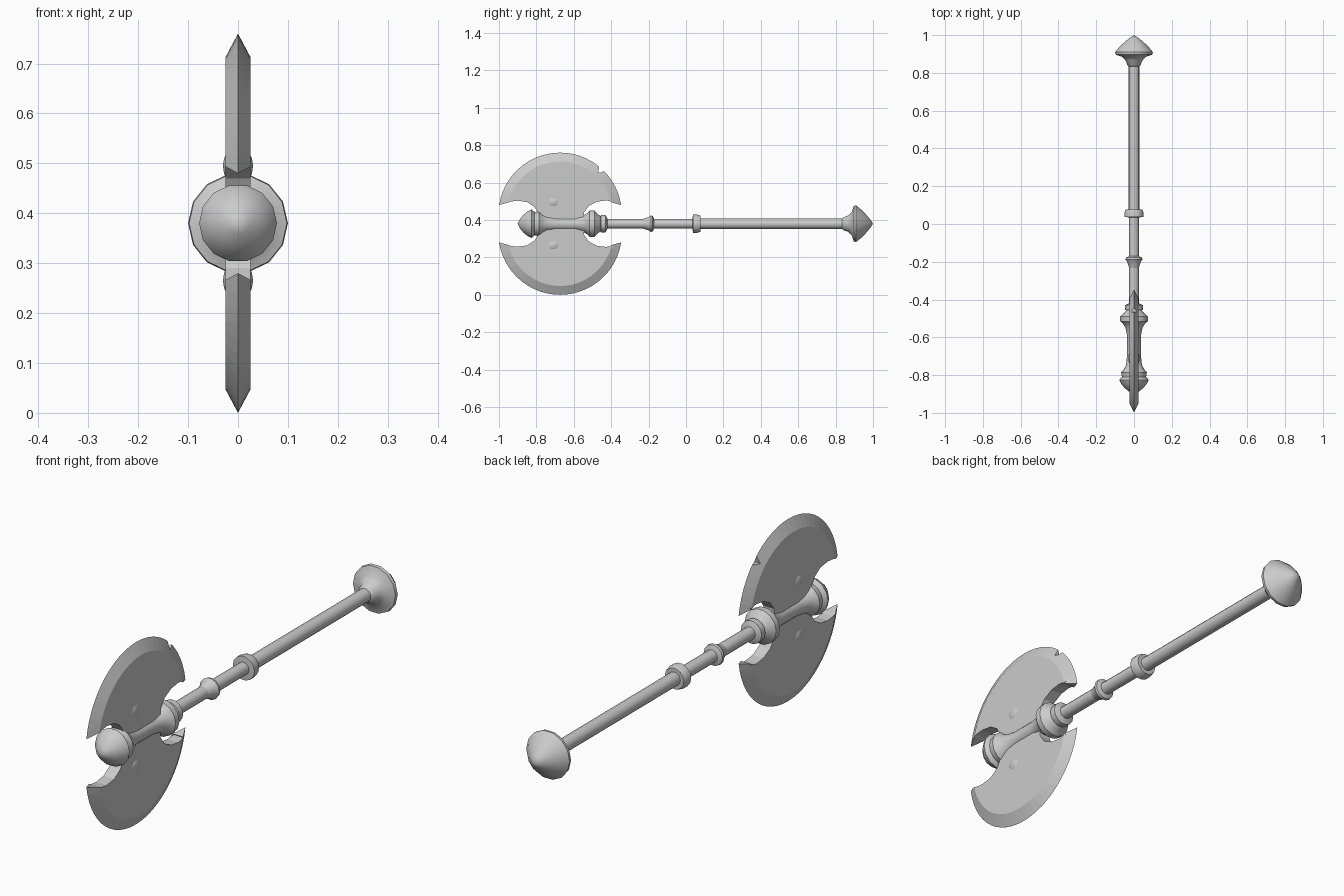
import bpy, bmesh, math

if "Cube" in bpy.data.objects:
    bpy.data.objects.remove(bpy.data.objects["Cube"])

AXIS = 0.38      # height of the shaft axis
SIDES = 14


def make_object(name, bm, smooth=True):
    bmesh.ops.recalc_face_normals(bm, faces=bm.faces)
    mesh = bpy.data.meshes.new(name)
    bm.to_mesh(mesh)
    bm.free()
    ob = bpy.data.objects.new(name, mesh)
    bpy.context.collection.objects.link(ob)
    if smooth:
        bpy.ops.object.select_all(action='DESELECT')
        bpy.context.view_layer.objects.active = ob
        ob.select_set(True)
        bpy.ops.object.shade_smooth_by_angle(angle=math.radians(35))
    return ob


def lathe(name, profile):
    """Revolve (y, radius) points around the shaft axis and cap the ends."""
    bm = bmesh.new()
    rings = []
    for y, r in profile:
        rings.append([bm.verts.new((r * math.cos(2 * math.pi * i / SIDES), y,
                                    AXIS + r * math.sin(2 * math.pi * i / SIDES)))
                      for i in range(SIDES)])
    for a, b in zip(rings, rings[1:]):
        for i in range(SIDES):
            j = (i + 1) % SIDES
            bm.faces.new((a[i], a[j], b[j], b[i]))
    bm.faces.new(rings[0])
    bm.faces.new(rings[-1])
    bmesh.ops.remove_doubles(bm, verts=bm.verts, dist=0.0005)
    return make_object(name, bm)


# Shaft and its turned fittings
lathe("shaft", [(-0.5, 0.026), (0.06, 0.026), (0.06, 0.028), (0.86, 0.028)])
lathe("head_cap", [(-0.9, 0.0001), (-0.89, 0.022), (-0.87, 0.048), (-0.845, 0.069),
                   (-0.825, 0.078), (-0.805, 0.06), (-0.8, 0.05)])
lathe("head_socket", [(-0.815, 0.05), (-0.81, 0.064), (-0.785, 0.068), (-0.77, 0.055),
                      (-0.745, 0.042), (-0.7, 0.037), (-0.59, 0.037), (-0.55, 0.045),
                      (-0.525, 0.06), (-0.515, 0.073), (-0.49, 0.073), (-0.47, 0.052),
                      (-0.455, 0.04), (-0.45, 0.027)])
lathe("head_ring", [(-0.46, 0.026), (-0.455, 0.048), (-0.43, 0.048), (-0.42, 0.026)])
lathe("shaft_flare", [(-0.235, 0.025), (-0.2, 0.036), (-0.188, 0.045),
                      (-0.178, 0.043), (-0.17, 0.025)])
lathe("grip_ring", [(0.035, 0.026), (0.037, 0.05), (0.06, 0.05), (0.077, 0.044),
                    (0.077, 0.026)])
lathe("pommel", [(0.835, 0.028), (0.84, 0.035), (0.865, 0.044), (0.885, 0.062),
                 (0.897, 0.098), (0.91, 0.1), (0.94, 0.075), (0.965, 0.048),
                 (0.985, 0.024), (1.0, 0.0001)])

# Blade: crescent with a bevelled outer edge and scooped inner edge
CY, CZ, R, HALF = -0.673, 0.43, 0.33, 0.025
SCOOP = [(-0.39, 0.5), (-0.43, 0.504), (-0.475, 0.498), (-0.52, 0.475), (-0.545, 0.44),
         (-0.55, 0.38), (-0.77, 0.38), (-0.785, 0.43), (-0.81, 0.47), (-0.85, 0.496),
         (-0.9, 0.503), (-0.935, 0.499)]


def arc(radius, end, n=26):
    angles = [math.radians(180 - end - (180 - 2 * end) * i / n) for i in range(n + 1)]
    return [(CY + radius * math.cos(a), CZ + radius * math.sin(a)) for a in angles]


def blade(name, flip):
    bm = bmesh.new()

    def add(x, p):
        return bm.verts.new((x, p[0], 2 * AXIS - p[1] if flip else p[1]))

    edge = [add(0, p) for p in arc(R, 8.7)]
    inner = arc(R - 0.047, 13)
    sides = [[add(x, p) for p in inner + SCOOP] for x in (HALF, -HALF)]
    n = len(inner)
    for s in sides:
        bm.faces.new(s)
        for i in range(n - 1):
            bm.faces.new((edge[i], edge[i + 1], s[i + 1], s[i]))
    a, b = sides
    for i in range(n - 1, len(a)):
        j = (i + 1) % len(a)
        bm.faces.new((a[i], a[j], b[j], b[i]))
    bm.faces.new((edge[0], a[0], b[0]))
    bm.faces.new((edge[-1], a[n - 1], b[n - 1]))
    return make_object(name, bm, smooth=False)


upper = blade("upper_blade", False)
blade("lower_blade", True)

# Battle nick cut from the upper blade
bm = bmesh.new()
nick = [(-0.475, 0.72), (-0.463, 0.69), (-0.47, 0.655), (-0.45, 0.655),
        (-0.428, 0.668), (-0.40, 0.72)]
front, back = ([bm.verts.new((x, y, z)) for y, z in nick] for x in (0.1, -0.1))
bm.faces.new(front)
bm.faces.new(back)
for i in range(len(nick)):
    j = (i + 1) % len(nick)
    bm.faces.new((front[i], front[j], back[j], back[i]))
cutter = make_object("nick_cutter", bm, smooth=False)
cutter.hide_render = True
cutter.hide_set(True)
mod = upper.modifiers.new("nick", 'BOOLEAN')
mod.operation = 'DIFFERENCE'
mod.solver = 'EXACT'
mod.object = cutter

# Low raised bosses on both faces of each blade
for label, z in (("upper", 0.495), ("lower", 0.265)):
    bm = bmesh.new()
    bmesh.ops.create_uvsphere(bm, u_segments=14, v_segments=8, radius=1)
    for v in bm.verts:
        v.co = (v.co.x * 0.031, -0.71 + v.co.y * 0.045, z + v.co.z * 0.04)
    make_object(label + "_blade_boss", bm)
